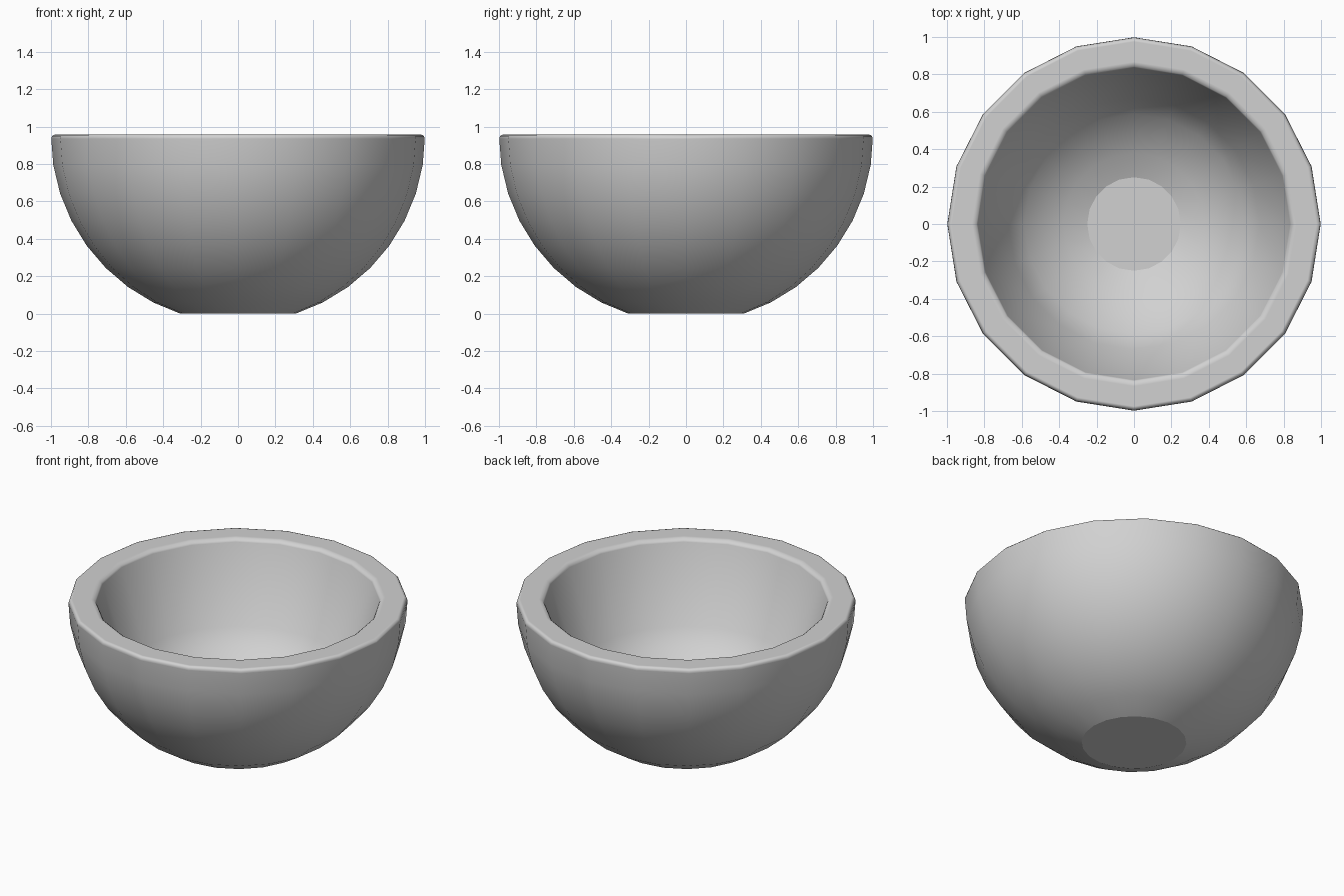
import bpy
import bmesh
from math import sin, cos, radians, tau

cube = bpy.data.objects.get("Cube")
if cube:
    bpy.data.objects.remove(cube, do_unlink=True)

SIDES = 20
RIM_Z = 0.958
CENTRE_Z = 0.951
HOLLOW = 0.83


def arc(radius, angles):
    """Points (r, z) on a bowl curve, angles measured up from the bottom."""
    return [(radius * sin(radians(a)), CENTRE_Z - radius * cos(radians(a))) for a in angles]


# Wall profile: round outside, flat rim, straight inner wall, rounded hollow
outer = arc(1.0, range(18, 90, 9)) + [(1.0, RIM_Z)]
inner = [(0.842, RIM_Z)] + arc(HOLLOW, range(54, 18, -9)) + [(0.25, 0.16)]

bm = bmesh.new()
rings = [
    [bm.verts.new((r * cos(tau * i / SIDES), r * sin(tau * i / SIDES), z)) for i in range(SIDES)]
    for r, z in outer + inner
]
for low, high in zip(rings, rings[1:]):
    for i in range(SIDES):
        j = (i + 1) % SIDES
        bm.faces.new((low[i], low[j], high[j], high[i])).smooth = True

# Flat foot and flat inner floor with crisp edges
for ring in (rings[0], rings[-1]):
    disc = bm.faces.new(ring)
    for edge in disc.edges:
        edge.smooth = False
bmesh.ops.recalc_face_normals(bm, faces=bm.faces)

mesh = bpy.data.meshes.new("bowl")
bm.to_mesh(mesh)
bm.free()
bowl = bpy.data.objects.new("bowl", mesh)
bpy.context.collection.objects.link(bowl)

# Softened rim edges
bevel = bowl.modifiers.new("rim_bevel", "BEVEL")
bevel.width = 0.025
bevel.segments = 3
bevel.limit_method = "ANGLE"
bevel.angle_limit = radians(45)
bevel.harden_normals = True

# Plain grey material
grey = bpy.data.materials.new("light_grey")
grey.use_nodes = True
colour = (0.64, 0.64, 0.64, 1.0)
grey.diffuse_color = colour
shader = next(n for n in grey.node_tree.nodes if n.type == "BSDF_PRINCIPLED")
shader.inputs["Base Color"].default_value = colour
mesh.materials.append(grey)
